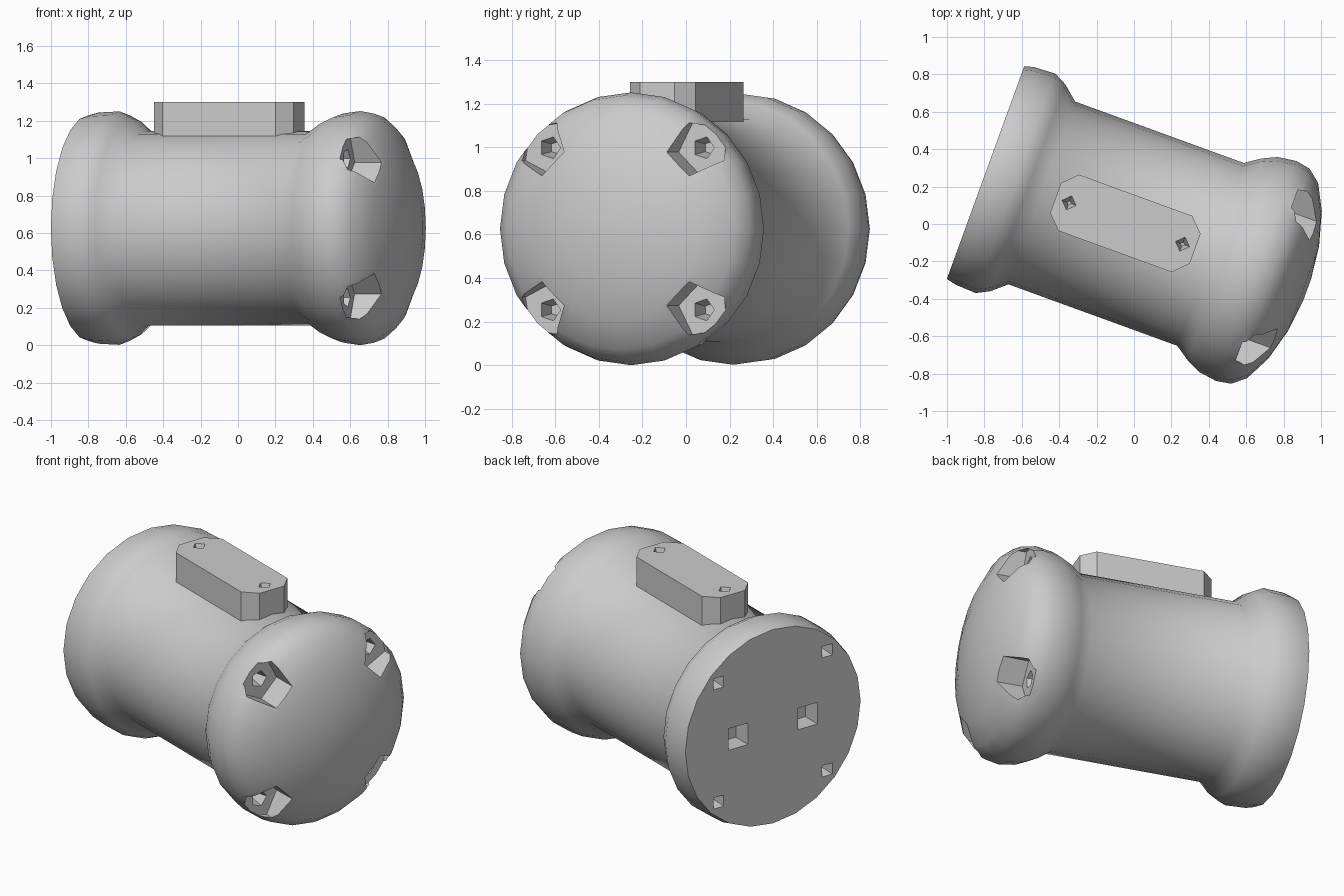
import bpy, bmesh
from math import radians, cos, sin, pi
from mathutils import Matrix

if "Cube" in bpy.data.objects:
    bpy.data.objects.remove(bpy.data.objects["Cube"])

# Local frame: x runs along the barrel, z is up, origin on the barrel axis
PLACE = Matrix.Translation((-0.004, -0.012, 0.626)) @ Matrix.Rotation(radians(-20), 4, 'Z')
SEGS = 24


def make_object(name, bm, hidden=False):
    bmesh.ops.recalc_face_normals(bm, faces=bm.faces[:])
    mesh = bpy.data.meshes.new(name)
    bm.to_mesh(mesh)
    bm.free()
    obj = bpy.data.objects.new(name, mesh)
    bpy.context.collection.objects.link(obj)
    obj.matrix_world = PLACE
    obj.hide_render = hidden
    return obj


def loft(bm, rings):
    loops = [[bm.verts.new(co) for co in ring] for ring in rings]
    for a, b in zip(loops, loops[1:]):
        n = len(a)
        for i in range(n):
            bm.faces.new((a[i], a[(i + 1) % n], b[(i + 1) % n], b[i]))
    bm.faces.new(loops[0])
    bm.faces.new(loops[-1])


def ring_x(x, r, sides, y=0, z=0, turn=0):
    return [(x, y + r * cos(turn + 2 * pi * i / sides), z + r * sin(turn + 2 * pi * i / sides))
            for i in range(sides)]


def ring_z(z, r, sides, x, y):
    return [(x + r * cos(2 * pi * i / sides), y + r * sin(2 * pi * i / sides), z)
            for i in range(sides)]


def cut(obj, bm):
    # Subtract a cutter mesh, bake the result and discard the cutter
    cutter = make_object("cutter", bm, hidden=True)
    mod = obj.modifiers.new("cut", 'BOOLEAN')
    mod.operation = 'DIFFERENCE'
    mod.solver = 'EXACT'
    mod.object = cutter
    bpy.context.view_layer.objects.active = obj
    bpy.ops.object.modifier_apply(modifier=mod.name)
    bpy.data.objects.remove(cutter)


def smooth(obj, angle):
    bpy.ops.object.select_all(action='DESELECT')
    obj.select_set(True)
    bpy.context.view_layer.objects.active = obj
    bpy.ops.object.shade_smooth_by_angle(angle=radians(angle))


# Barrel with flared ends: flat at the left, domed at the right
profile = [(-0.84, 0.605), (-0.79, 0.618), (-0.67, 0.624), (-0.60, 0.588), (-0.52, 0.52),
           (0.44, 0.52), (0.52, 0.575), (0.60, 0.612), (0.70, 0.626), (0.78, 0.612),
           (0.85, 0.555), (0.92, 0.42), (0.97, 0.24), (0.99, 0.06)]
bm = bmesh.new()
loft(bm, [ring_x(x, r, SEGS) for x, r in profile])
body = make_object("barrel_body", bm)

corners = [(sy, sz) for sy in (-1, 1) for sz in (-1, 1)]

# Bolt pockets in the dome, open towards the rim
bm = bmesh.new()
for sy, sz in corners:
    y, z = 0.38 * sy, 0.372 * sz
    turn = radians(45) * sz if sy > 0 else radians(180 - 45 * sz)
    loft(bm, [ring_x(0.76, 0.128, 5, y, z, turn), ring_x(1.15, 0.135, 5, y, z, turn)])
cut(body, bm)

# Tapered bolt holes at both ends and two square sockets in the flat end
bm = bmesh.new()
for sy, sz in corners:
    y, z = 0.375 * sy, 0.372 * sz
    loft(bm, [ring_x(0.67, 0.03, 5, y, z), ring_x(0.79, 0.06, 5, y, z)])
    loft(bm, [ring_x(-0.87, 0.06, 4, y, z, pi / 4), ring_x(-0.76, 0.02, 4, y, z, pi / 4)])
for sy in (-1, 1):
    loft(bm, [ring_x(-0.87, 0.095, 4, 0.24 * sy, 0, pi / 4),
              ring_x(-0.72, 0.095, 4, 0.24 * sy, 0, pi / 4)])
cut(body, bm)
smooth(body, 45)

# Top mounting plate with clipped corners
x0, x1, w, c = -0.442, 0.352, 0.16, 0.075
outline = [(x0 + c, -w), (x1 - c, -w), (x1, -w + c), (x1, w - c),
           (x1 - c, w), (x0 + c, w), (x0, w - c), (x0, -w + c)]
bm = bmesh.new()
loft(bm, [[(x, y, z) for x, y in outline] for z in (0.47, 0.674)])
plate = make_object("top_plate", bm)

# Small tapered holes in the plate
bm = bmesh.new()
for x in (-0.365, 0.28):
    loft(bm, [ring_z(0.70, 0.05, 4, x, 0), ring_z(0.60, 0.012, 4, x, 0)])
cut(plate, bm)
